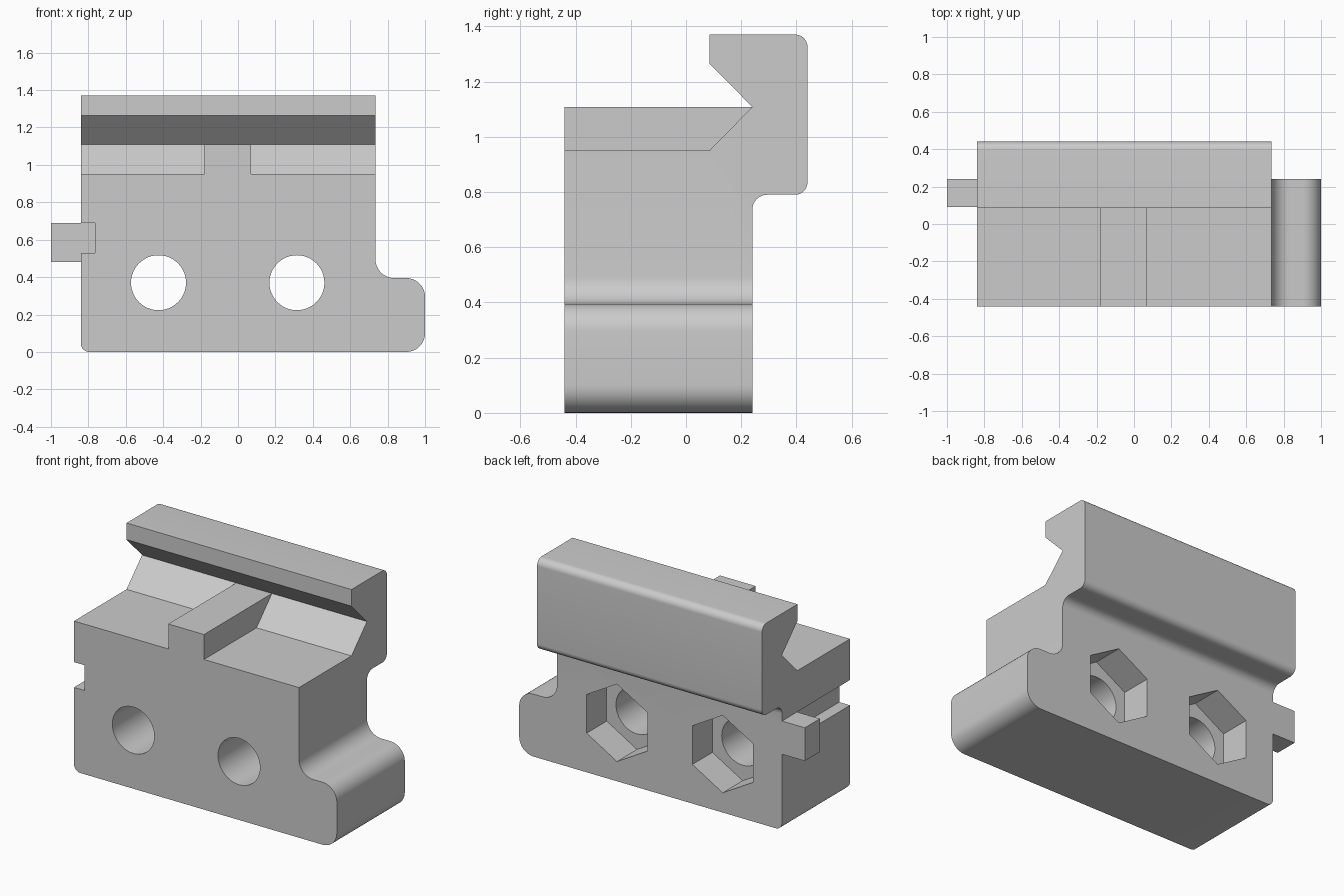
import bpy, bmesh, math
from mathutils import Vector

old = bpy.data.objects.get("Cube")
if old:
    bpy.data.objects.remove(old, do_unlink=True)

grey = bpy.data.materials.new("plain_grey")
grey.use_nodes = True
colour = (0.6, 0.6, 0.6, 1)
grey.diffuse_color = colour
grey.node_tree.nodes["Principled BSDF"].inputs["Base Color"].default_value = colour


def rounded(corners, steps=10):
    """Turn (a, b, radius) corners into an outline with arcs."""
    out = []
    for i, (a, b, *r) in enumerate(corners):
        p = Vector((a, b))
        if not r:
            out.append(p)
            continue
        radius = r[0]
        u = (Vector(corners[i - 1][:2]) - p).normalized()
        v = (Vector(corners[(i + 1) % len(corners)][:2]) - p).normalized()
        half = u.angle(v) / 2
        centre = p + (u + v).normalized() * radius / math.sin(half)
        start = (p + u * radius / math.tan(half) - centre).normalized()
        end = (p + v * radius / math.tan(half) - centre).normalized()
        for k in range(steps + 1):
            out.append(centre + start.slerp(end, k / steps).normalized() * radius)
    return out


def prism(name, outline, axis, low, high):
    """Extrude an outline: (y, z) along x, or (x, z) along y."""
    place = {"x": lambda p, d: (d, p[0], p[1]), "y": lambda p, d: (p[0], d, p[1])}[axis]
    bm = bmesh.new()
    face = bm.faces.new([bm.verts.new(place(p, low)) for p in outline])
    top = bmesh.ops.extrude_face_region(bm, geom=[face])["geom"]
    shift = Vector(place((0, 0), high - low))
    bmesh.ops.translate(bm, verts=[g for g in top if isinstance(g, bmesh.types.BMVert)], vec=shift)
    bmesh.ops.recalc_face_normals(bm, faces=bm.faces)
    mesh = bpy.data.meshes.new(name)
    bm.to_mesh(mesh)
    bm.free()
    mesh.materials.append(grey)
    obj = bpy.data.objects.new(name, mesh)
    bpy.context.collection.objects.link(obj)
    return obj


def ngon(x, z, radius, sides):
    turns = [math.tau * k / sides + math.pi / 2 for k in range(sides)]
    return [(x + radius * math.cos(t), z + radius * math.sin(t)) for t in turns]


def combine(target, tool, operation):
    mod = target.modifiers.new("shape", "BOOLEAN")
    mod.operation = operation
    mod.solver = "EXACT"
    mod.object = tool
    bpy.context.view_layer.objects.active = target
    bpy.ops.object.modifier_apply(modifier=mod.name)
    bpy.data.objects.remove(tool, do_unlink=True)


FRONT, BACK = -0.44, 0.24

# Side profile with the dovetail notch and the overhanging head
clamp = prism("clamp_block", rounded([
    (FRONT, 0), (BACK, 0), (BACK, 0.79, 0.055), (0.44, 0.79, 0.045),
    (0.44, 1.37, 0.045), (0.085, 1.37), (0.085, 1.265), (BACK, 1.108),
    (0.085, 0.95), (FRONT, 0.95)]), "x", -1.2, 1.2)

# Front profile with the foot and the slot in the end
outline = prism("front_outline", rounded([
    (-0.84, 0, 0.045), (1, 0, 0.1), (1, 0.395, 0.1), (0.735, 0.395, 0.1),
    (0.735, 1.5), (-0.84, 1.5), (-0.84, 0.69), (-0.765, 0.69),
    (-0.765, 0.53), (-0.84, 0.53)]), "y", -1, 1)
combine(clamp, outline, "INTERSECT")

# Raised key across the ledge
key = prism("ledge_key", [(FRONT, 0.9), (0.15, 0.9), (BACK, 1.108), (FRONT, 1.108)],
            "x", -0.18, 0.07)
combine(clamp, key, "UNION")

# Hooked tab that fills the back of the slot
tab = prism("end_tab", [(-1, 0.48), (-0.84, 0.48), (-0.84, 0.53), (-0.765, 0.53),
                        (-0.765, 0.69), (-1, 0.69)], "y", 0.09, BACK)
combine(clamp, tab, "UNION")

# Bolt holes with hexagonal nut pockets in the back
for x in (-0.425, 0.315):
    combine(clamp, prism("bolt_hole", ngon(x, 0.37, 0.147, 48), "y", -1, 1), "DIFFERENCE")
    combine(clamp, prism("nut_pocket", ngon(x, 0.37, 0.245, 6), "y", 0.04, 1), "DIFFERENCE")

bpy.ops.object.select_all(action="DESELECT")
clamp.select_set(True)
bpy.context.view_layer.objects.active = clamp
bpy.ops.object.shade_smooth_by_angle(angle=math.radians(30))
